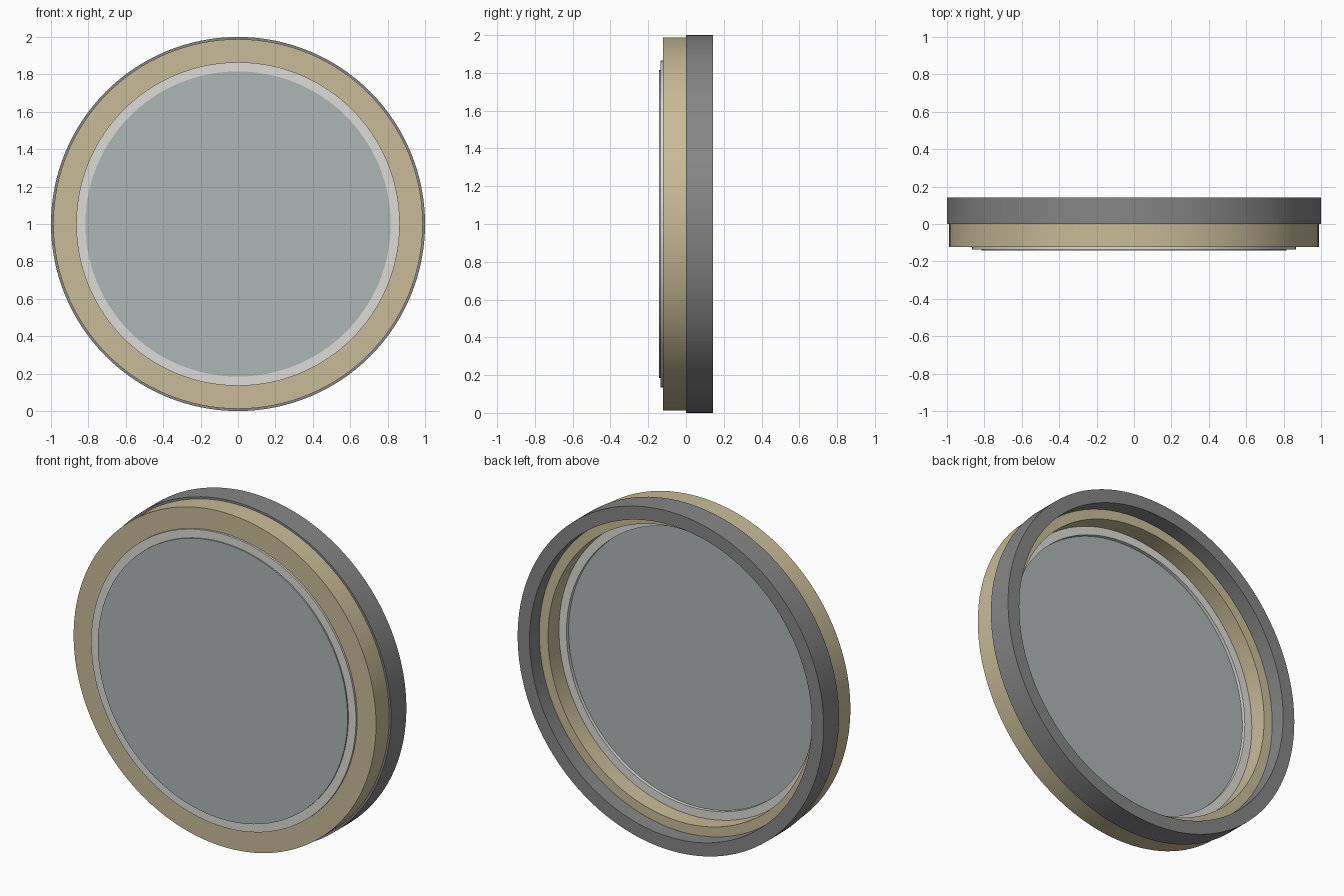
import bpy, bmesh, math

if "Cube" in bpy.data.objects:
    bpy.data.objects.remove(bpy.data.objects["Cube"])

SEGMENTS = 128
CENTRE_Z = 1.0


def material(name, rgb):
    mat = bpy.data.materials.new(name)
    mat.diffuse_color = (*rgb, 1.0)
    mat.use_nodes = True
    mat.node_tree.nodes["Principled BSDF"].inputs["Base Color"].default_value = mat.diffuse_color
    return mat


def turned(name, profile, mat, closed=True):
    """Revolve (radius, y) points around the horizontal y axis."""
    bm = bmesh.new()
    verts = [bm.verts.new((r, y, 0)) for r, y in profile]
    edges = [bm.edges.new(pair) for pair in zip(verts, verts[1:])]
    if closed:
        edges.append(bm.edges.new((verts[-1], verts[0])))
    bmesh.ops.spin(bm, geom=verts + edges, cent=(0, 0, 0), axis=(0, 1, 0),
                   angle=math.tau, steps=SEGMENTS, use_duplicate=False)
    bmesh.ops.remove_doubles(bm, verts=bm.verts, dist=1e-4)
    bmesh.ops.recalc_face_normals(bm, faces=bm.faces)
    mesh = bpy.data.meshes.new(name)
    bm.to_mesh(mesh)
    bm.free()
    mesh.materials.append(mat)
    obj = bpy.data.objects.new(name, mesh)
    obj.location.z = CENTRE_Z
    bpy.context.collection.objects.link(obj)
    bpy.ops.object.select_all(action='DESELECT')
    obj.select_set(True)
    bpy.context.view_layer.objects.active = obj
    bpy.ops.object.shade_smooth_by_angle(angle=math.radians(30))
    return obj


def ring(name, outer, inner, front, back, mat):
    return turned(name, [(outer, front), (outer, back), (inner, back), (inner, front)], mat)


dark = material("dark_grey", (0.24, 0.24, 0.24))
beige = material("beige", (0.58, 0.50, 0.31))
pale = material("pale_seal", (0.72, 0.71, 0.68))
pane = material("pane", (0.42, 0.47, 0.47))

# Rear mounting ring
ring("rear_ring", 1.0, 0.922, 0.0, 0.143, dark)

# Front frame, reaching back inside the rear ring
turned("front_frame", [(0.988, -0.123), (0.988, 0.0), (0.922, 0.0), (0.922, 0.052),
                       (0.865, 0.052), (0.865, -0.123)], beige)

# Seal holding the glass
ring("seal_ring", 0.865, 0.816, -0.135, -0.05, pale)

# Glass disc
turned("glass", [(0, -0.143), (0.816, -0.143), (0.816, -0.07), (0, -0.07)], pane, closed=False)
